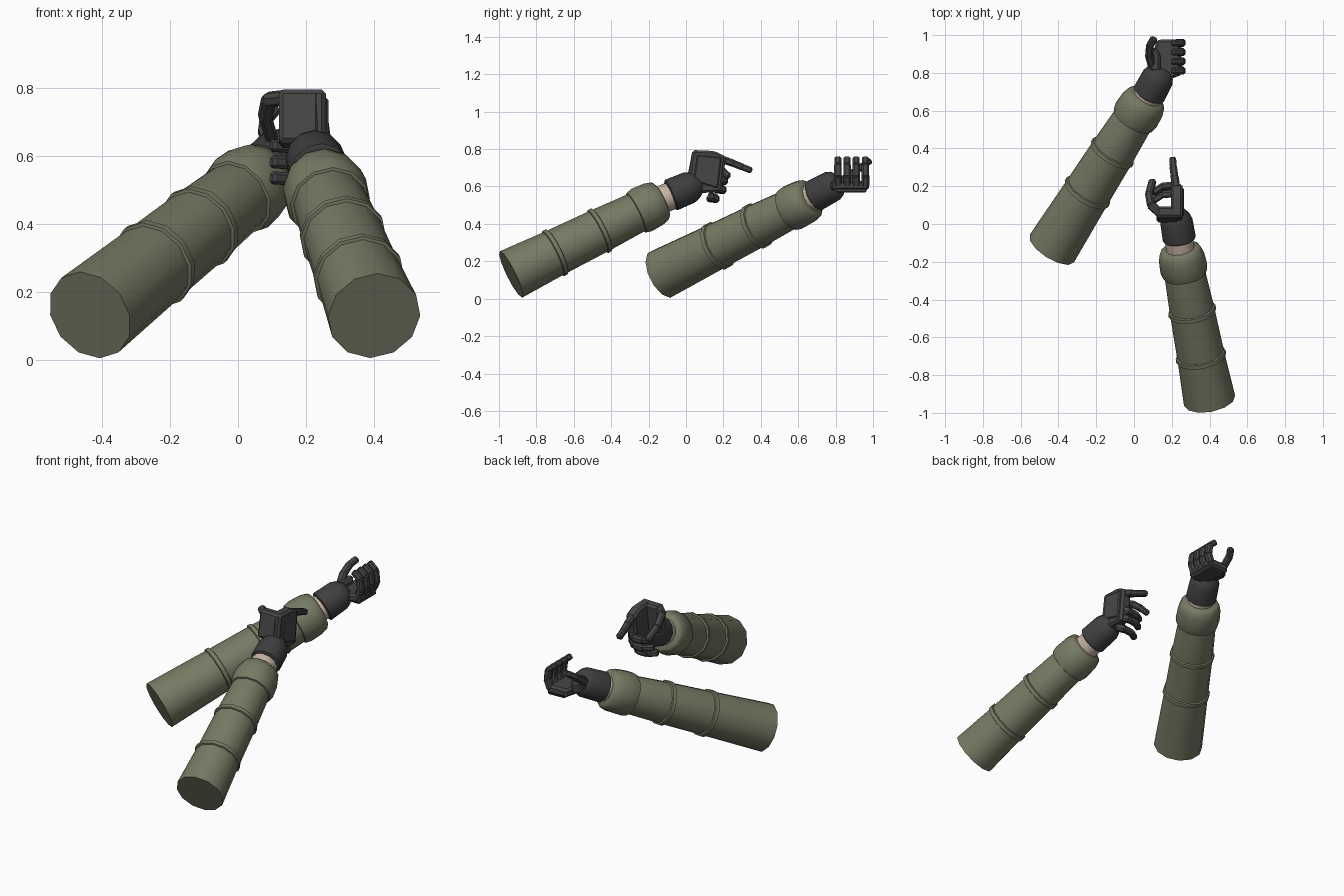
import bpy, bmesh, math
from mathutils import Vector, Matrix

if "Cube" in bpy.data.objects:
    bpy.data.objects.remove(bpy.data.objects["Cube"])


def material(name, rgb):
    m = bpy.data.materials.new(name)
    m.diffuse_color = (*rgb, 1)
    m.use_nodes = True
    m.node_tree.nodes["Principled BSDF"].inputs["Base Color"].default_value = m.diffuse_color
    return m


OLIVE = material("olive cloth", (0.18, 0.195, 0.125))
GLOVE = material("dark glove", (0.062, 0.062, 0.062))
CUFF = material("glove cuff", (0.05, 0.05, 0.052))
SKIN = material("skin", (0.56, 0.44, 0.36))


def finish(bm, name, mat, smooth=None):
    bmesh.ops.recalc_face_normals(bm, faces=bm.faces)
    me = bpy.data.meshes.new(name)
    bm.to_mesh(me)
    bm.free()
    me.materials.append(mat)
    ob = bpy.data.objects.new(name, me)
    bpy.context.collection.objects.link(ob)
    if smooth:
        bpy.ops.object.select_all(action='DESELECT')
        ob.select_set(True)
        bpy.context.view_layer.objects.active = ob
        bpy.ops.object.shade_smooth_by_angle(angle=math.radians(smooth))
    return ob


def tube(name, origin, axis, profile, mat, sides=12, smooth=50):
    """Capped lathe: profile holds (distance along axis, radius)."""
    bm = bmesh.new()
    axis = Vector(axis).normalized()
    u = axis.cross(Vector((0, 0, 1))).normalized()
    v = u.cross(axis)
    rings = []
    for d, r in profile:
        c = Vector(origin) + axis * d
        rings.append([bm.verts.new(c + r * (u * math.cos(a) + v * math.sin(a)))
                      for a in (2 * math.pi * i / sides for i in range(sides))])
    for a, b in zip(rings, rings[1:]):
        for i in range(sides):
            j = (i + 1) % sides
            bm.faces.new((a[i], a[j], b[j], b[i]))
    bm.faces.new(rings[0])
    bm.faces.new(rings[-1])
    return finish(bm, name, mat, smooth)


def slab(name, outline, place, lo, hi, mat, bevel=0.012):
    """Bevelled plate: 2D outline placed in space between two depths."""
    bm = bmesh.new()
    a = [bm.verts.new(place(p, q, lo)) for p, q in outline]
    b = [bm.verts.new(place(p, q, hi)) for p, q in outline]
    n = len(a)
    bm.faces.new(a)
    bm.faces.new(b)
    for i in range(n):
        bm.faces.new((a[i], a[(i + 1) % n], b[(i + 1) % n], b[i]))
    bmesh.ops.bevel(bm, geom=bm.edges[:], offset=bevel, segments=1, affect='EDGES')
    return finish(bm, name, mat)


def finger(name, points, width, side):
    """Chain of bevelled box segments; side is the hinge direction."""
    bm = bmesh.new()
    for k, (p, q) in enumerate(zip(points, points[1:])):
        p, q = Vector(p), Vector(q)
        d = (q - p).normalized()
        s = Vector(side)
        s = (s - d * s.dot(d)).normalized()
        n = d.cross(s)
        w = width * (1 - 0.07 * k)
        rot = Matrix((s, n, d)).transposed().to_4x4()
        size = Matrix.Diagonal((w, w * 0.95, (q - p).length + w * 0.45, 1))
        part = bmesh.new()
        bmesh.ops.create_cube(part, size=1, matrix=Matrix.Translation((p + q) / 2) @ rot @ size)
        bmesh.ops.bevel(part, geom=part.edges[:], offset=w * 0.24, segments=1, affect='EDGES')
        tmp = bpy.data.meshes.new("segment")
        part.to_mesh(tmp)
        part.free()
        bm.from_mesh(tmp)
        bpy.data.meshes.remove(tmp)
    return finish(bm, name, GLOVE)


def sleeve(side, elbow, wrist):
    """Olive sleeve with two seam rings and a rolled cuff, measured back from the wrist."""
    elbow, wrist = Vector(elbow), Vector(wrist)
    length = (elbow - wrist).length
    back = elbow - wrist
    tube(side + "_sleeve", wrist, back,
         [(0.10, 0.10), (0.15, 0.109), (0.375, 0.119), (0.65, 0.126), (length, 0.138)],
         OLIVE, smooth=80)
    for i, (s, r) in enumerate(((0.375, 0.119), (0.645, 0.126))):
        tube(f"{side}_sleeve_ring_{i + 1}", wrist, back,
             [(s - 0.016, r - 0.004), (s - 0.011, r + 0.008),
              (s + 0.011, r + 0.009), (s + 0.016, r - 0.003)], OLIVE)
    tube(side + "_sleeve_cuff", wrist, back,
         [(0, 0.098), (0.01, 0.11), (0.05, 0.122), (0.12, 0.126), (0.155, 0.118), (0.16, 0.104)],
         OLIVE)


# Right arm: reaching forward, back of the hand facing +x
sleeve("right", (0.40, -0.935, 0.13), (0.243, -0.13, 0.527))
axis = Vector((-0.02, 0.12, 0.05))
tube("right_wrist", (0.25, -0.16, 0.517), axis, [(0, 0.076), (0.12, 0.074)], SKIN)
tube("right_glove_cuff", (0.241, -0.085, 0.552), axis,
     [(0, 0.08), (0.006, 0.088), (0.11, 0.086), (0.14, 0.076), (0.175, 0.05)], CUFF)
yz = lambda p, q, d: Vector((d, p, q))
slab("right_palm", [(0.01, 0.62), (0.035, 0.795), (0.15, 0.79), (0.213, 0.76),
                    (0.19, 0.57), (0.07, 0.565)], yz, 0.195, 0.258, GLOVE)
slab("right_palm_heel", [(0.005, 0.64), (0.035, 0.795), (0.095, 0.79), (0.075, 0.62)],
     yz, 0.12, 0.24, GLOVE)
slab("right_knuckle_plate", [(0.04, 0.63), (0.06, 0.77), (0.19, 0.755), (0.17, 0.59)],
     yz, 0.24, 0.266, GLOVE, 0.006)
finger("right_thumb", [(0.135, 0.06, 0.77), (0.09, 0.10, 0.765),
                       (0.08, 0.16, 0.715), (0.098, 0.225, 0.655)], 0.044, (1, 0, 0.3))
finger("right_index_finger", [(0.225, 0.18, 0.75), (0.215, 0.25, 0.725),
                              (0.208, 0.30, 0.705), (0.205, 0.345, 0.687)], 0.042, (1, 0, 0))
for i, (y, z) in enumerate(((0.205, 0.63), (0.198, 0.582), (0.16, 0.535))):
    finger(f"right_curled_finger_{i + 1}",
           [(0.235, y - 0.03, z + 0.012), (0.205, y, z), (0.15, y - 0.005, z - 0.003),
            (0.105, y - 0.035, z)], 0.043, (0, 0, 1))

# Left arm: longer sleeve, open hand with the palm up
sleeve("left", (-0.435, -0.13, 0.132), (0.07, 0.67, 0.537))
axis = Vector((0.07, 0.13, 0.07))
tube("left_wrist", (0.045, 0.63, 0.52), axis, [(0, 0.074), (0.08, 0.074)], SKIN)
tube("left_glove_cuff", (0.078, 0.685, 0.55), axis,
     [(0, 0.08), (0.006, 0.089), (0.115, 0.086), (0.145, 0.074), (0.175, 0.045)], CUFF)
xy = lambda p, q, d: Vector((p, q, d))
slab("left_palm", [(0.115, 0.79), (0.10, 0.90), (0.12, 0.975), (0.25, 0.978),
                   (0.255, 0.79), (0.2, 0.77)], xy, 0.58, 0.63, GLOVE)
slab("left_knuckle_plate", [(0.14, 0.80), (0.14, 0.96), (0.25, 0.965), (0.25, 0.80)],
     xy, 0.567, 0.59, GLOVE, 0.006)
slab("left_palm_heel", [(0.085, 0.81), (0.075, 0.90), (0.11, 0.94), (0.14, 0.90), (0.14, 0.80)],
     xy, 0.59, 0.66, GLOVE)
finger("left_thumb", [(0.095, 0.84, 0.635), (0.08, 0.895, 0.675),
                      (0.084, 0.945, 0.71), (0.105, 0.98, 0.735)], 0.043, (1, 0, 0))
for i in range(4):
    y = 0.812 + 0.049 * i
    finger(f"left_finger_{i + 1}",
           [(0.235, y, 0.61), (0.253, y, 0.655), (0.245, y, 0.715), (0.208, y, 0.747)],
           0.043, (0, 1, 0))
